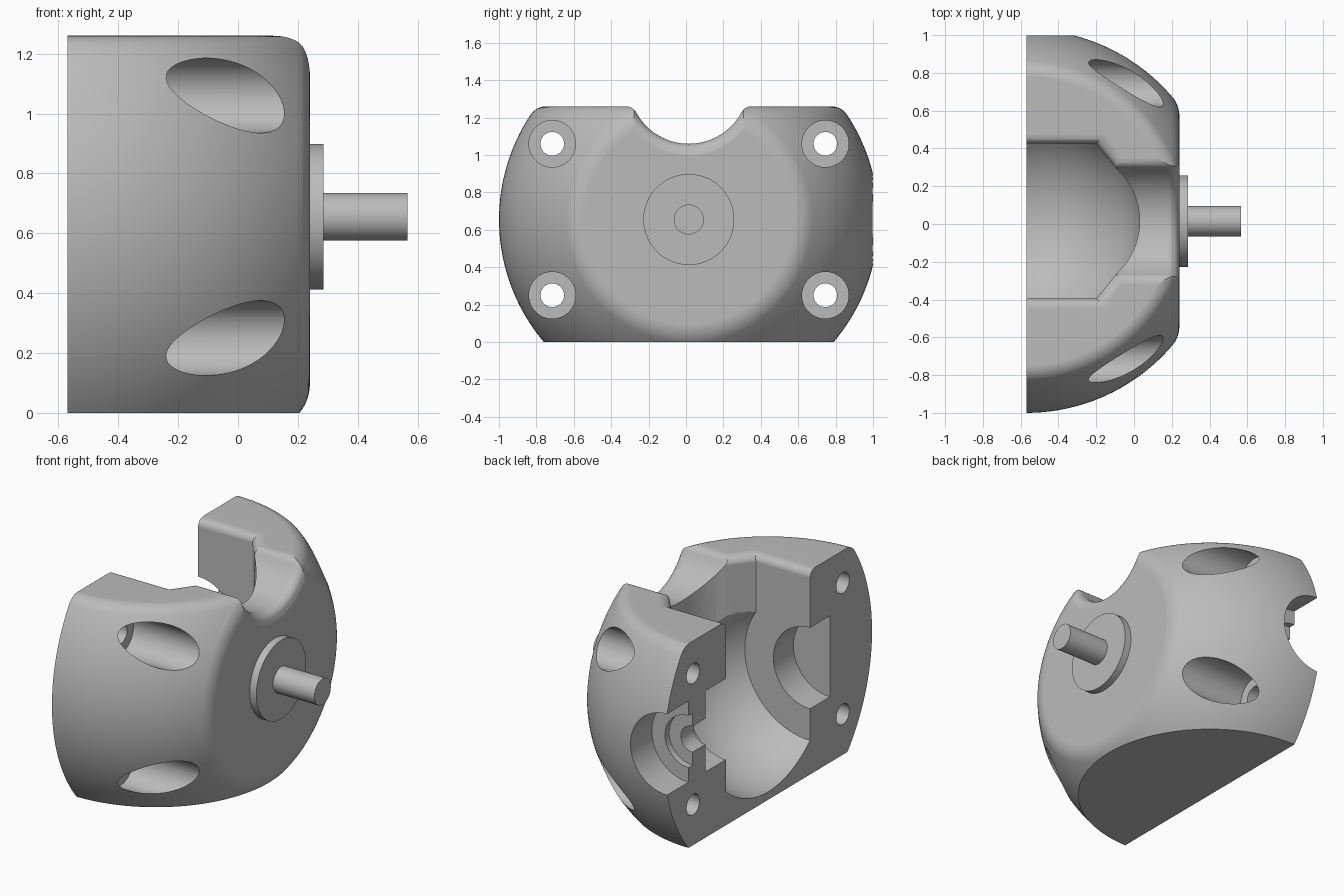
import bpy, bmesh
from math import sin, cos, pi, sqrt, atan2, radians
from mathutils import Vector

cube = bpy.data.objects.get("Cube")
if cube:
    bpy.data.objects.remove(cube, do_unlink=True)

CX, CY, CZ = -0.57, 0.015, 0.655      # centre of the ball form
CENTRE = Vector((CX, CY, CZ))
R, TOP, NOSE = 1.015, 1.26, 0.24      # ball radius, top plane, nose plane
SEG = 128

grey = bpy.data.materials.new("satin grey")
grey.use_nodes = True
COLOUR = (0.5, 0.5, 0.5, 1)
grey.diffuse_color = COLOUR
grey.node_tree.nodes["Principled BSDF"].inputs["Base Color"].default_value = COLOUR


def loft(name, rings):
    """Closed skin over matching rings of points, capped at both ends."""
    bm = bmesh.new()
    rows = [[bm.verts.new(p) for p in ring] for ring in rings]
    n = len(rows[0])
    for a, b in zip(rows, rows[1:]):
        for i in range(n):
            j = (i + 1) % n
            bm.faces.new((a[i], a[j], b[j], b[i]))
    bm.faces.new(rows[0])
    bm.faces.new(rows[-1])
    bmesh.ops.recalc_face_normals(bm, faces=bm.faces)
    mesh = bpy.data.meshes.new(name)
    bm.to_mesh(mesh)
    bm.free()
    mesh.materials.append(grey)
    obj = bpy.data.objects.new(name, mesh)
    bpy.context.collection.objects.link(obj)
    return obj


def lathe(name, axis, profile, centre=CENTRE, seg=SEG):
    """Spin (distance along axis, radius) pairs around a line through centre."""
    def point(t, r, a):
        v = [0, 0, 0]
        v[axis], v[axis - 2], v[axis - 1] = t, r * cos(a), r * sin(a)
        return centre + Vector(v)
    return loft(name, [[point(t, r, 2 * pi * (i + 0.5) / seg) for i in range(seg)]
                       for t, r in profile])


def arc(radius, a0, a1, steps, t=0, r=0):
    """Arc as (along, radius) pairs, angle measured from the axis."""
    return [(t + radius * cos(a0 + (a1 - a0) * i / steps),
             r + radius * sin(a0 + (a1 - a0) * i / steps)) for i in range(steps + 1)]


def edge_round(plane, f):
    """Fillet between the ball and a plane across its axis."""
    t = plane - f
    r = sqrt((R - f) ** 2 - t ** 2)
    return arc(f, 0, atan2(r, t), 8, t, r), atan2(r, t)


def activate(obj):
    bpy.ops.object.select_all(action='DESELECT')
    obj.select_set(True)
    bpy.context.view_layer.objects.active = obj


def combine(obj, tool, operation='DIFFERENCE'):
    activate(obj)
    mod = obj.modifiers.new("cut", 'BOOLEAN')
    mod.operation, mod.solver, mod.object = operation, 'EXACT', tool
    bpy.ops.object.modifier_apply(modifier=mod.name)
    bpy.data.objects.remove(tool, do_unlink=True)


def smooth(obj):
    activate(obj)
    bpy.ops.object.shade_smooth_by_angle(angle=radians(25))
    mod = obj.modifiers.new("even shading", 'WEIGHTED_NORMAL')
    mod.keep_sharp = True


def flare(d, f):
    """Outward offset of a fillet of radius f, at depth d below the surface."""
    d = max(0.0, min(f, d))
    return f - sqrt(f * f - (f - d) ** 2)


# Ball with flat base and softly rounded flat top
fillet, start = edge_round(TOP - CZ, 0.1)
base_angle = pi - atan2(sqrt(R * R - CZ * CZ), CZ)
housing = lathe("housing", 2, fillet + arc(R, start, base_angle, 56)[1:])

# Flat nose with a rounded rim, flat open back
fillet, start = edge_round(NOSE - CX, 0.15)
t, r = fillet[-1]
slope = (t + sin(start), r - cos(start))
rim = fillet + [(t - sin(start), r + cos(start)), (0, r + cos(start) + 0.5)]
combine(housing, lathe("nose_trim", 0, rim), 'INTERSECT')

# Ball cavity with flat side walls, bearing seats and the stepped side bore
RC, HALF = 0.605, 0.41
wall = atan2(sqrt(RC * RC - HALF * HALF), HALF)
cavity = [(-0.605, 0.25), (-HALF, 0.25)] + arc(RC, pi - wall, wall, 40)
cavity += [(HALF, 0.25), (0.61, 0.25), (0.61, 0.08), (0.735, 0.08),
           (0.735, 0.16), (0.775, 0.16), (0.775, 0.25), (1.3, 0.25)]
combine(housing, lathe("cavity_cutter", 1, cavity))


# Slot opening the cavity upward, flared at the top edge
def slot_ring(z):
    o = flare(TOP - z, 0.05)
    side = [(-1.0, HALF + o), (-0.2 + o, HALF + o)]
    bow = [(-0.345 + (0.375 + o) * cos(a), (0.375 + o) * sin(a))
           for a in [radians(47 - 94 * i / 24) for i in range(25)]]
    outline = side + bow + [(x, -y) for x, y in reversed(side)]
    return [(x, CY + y, z) for x, y in outline]


levels = [CZ] + [TOP - 0.05 * (1 - i / 8) for i in range(9)] + [TOP + 0.3]
combine(housing, loft("slot_cutter", [slot_ring(z) for z in levels]))


# Rounded notch running out through the nose, flared at its edges
def notch_ring(x):
    o = flare(NOSE - x, 0.06)
    rad, f, zc = 0.32 + o, 0.06, 1.38
    dz = zc - (TOP - f)
    dy = sqrt((rad + f) ** 2 - dz ** 2)
    lean = atan2(dy, dz)
    lip = [(dy - f * sin(a), TOP - f + f * cos(a))
           for a in [lean * i / 8 for i in range(9)]]
    bowl = [(rad * sin(a), zc - rad * cos(a))
            for a in [lean * (1 - i / 16) for i in range(1, 17)]]
    half = [(dy, TOP + 0.3)] + lip + bowl
    outline = half + [(-y, z) for y, z in reversed(half[:-1])]
    return [(x, CY + y, z) for y, z in outline]


stations = [-0.25] + [NOSE - 0.06 * (1 - i / 8) for i in range(9)] + [0.5]
combine(housing, loft("notch_cutter", [notch_ring(x) for x in stations]))

# Four counterbored bolt holes
for y in (-0.73, 0.73):
    for z in (-0.405, 0.405):
        bolt = [(-0.2, 0.063), (0.27, 0.063), (0.27, 0.125), (1.2, 0.125)]
        combine(housing, lathe("bolt_cutter", 0, bolt, CENTRE + Vector((0, y, z)), 48))
smooth(housing)

# Collar and shaft on the nose
collar = lathe("collar", 0, [(0.78, 0.243), (0.855, 0.243)])
shaft = lathe("shaft", 0, [(0.8, 0.08), (1.137, 0.08)], seg=64)
for part in (collar, shaft):
    smooth(part)
